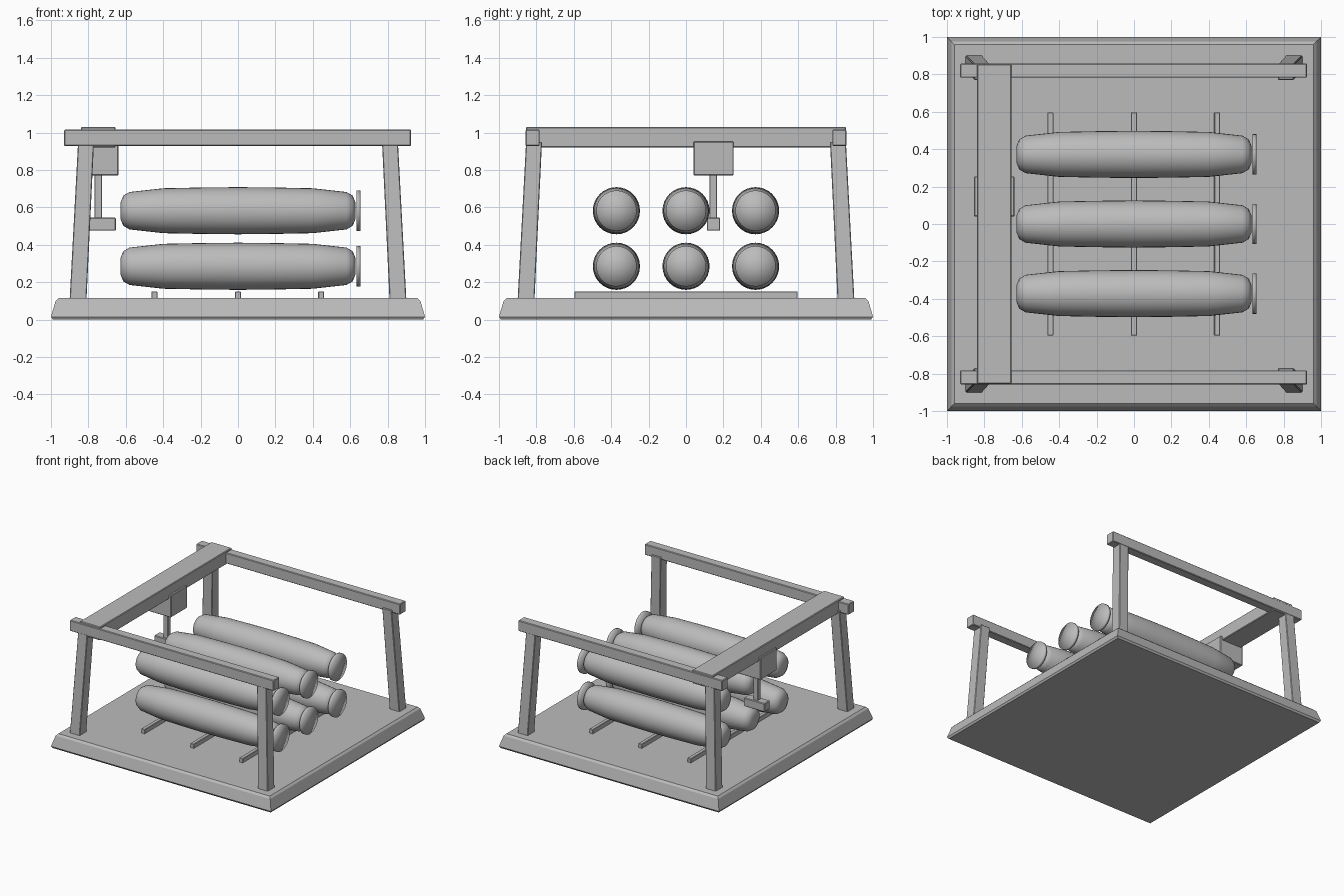
import bpy, bmesh, math
from mathutils import Matrix, Vector

if "Cube" in bpy.data.objects:
    bpy.data.objects.remove(bpy.data.objects["Cube"])

grey = bpy.data.materials.new("plain grey")
grey.diffuse_color = (0.5, 0.5, 0.5, 1)
grey.use_nodes = True
grey.node_tree.nodes["Principled BSDF"].inputs["Base Color"].default_value = grey.diffuse_color


def finish(name, bm, bevel=0.0):
    bmesh.ops.recalc_face_normals(bm, faces=bm.faces[:])
    me = bpy.data.meshes.new(name)
    bm.to_mesh(me)
    bm.free()
    me.materials.append(grey)
    ob = bpy.data.objects.new(name, me)
    bpy.context.collection.objects.link(ob)
    if bevel:
        mod = ob.modifiers.new("soft edges", 'BEVEL')
        mod.width = bevel
        mod.segments = 1
    return ob


def loft(name, sections, bevel=0.0):
    """Stack of rectangles, each (x0, x1, y0, y1, z), bridged and capped."""
    bm = bmesh.new()
    rings = [[bm.verts.new(p) for p in ((a, c, z), (b, c, z), (b, d, z), (a, d, z))]
             for a, b, c, d, z in sections]
    for lo, hi in zip(rings, rings[1:]):
        for i in range(4):
            j = (i + 1) % 4
            bm.faces.new((lo[i], lo[j], hi[j], hi[i]))
    bm.faces.new(rings[0][::-1])
    bm.faces.new(rings[-1])
    return finish(name, bm, bevel)


def box(name, x0, x1, y0, y1, z0, z1, bevel=0.005):
    return loft(name, [(x0, x1, y0, y1, z0), (x0, x1, y0, y1, z1)], bevel)


def lathe_x(name, profile, y, z, steps=32):
    """Revolve (x, radius) points around an axis along x."""
    bm = bmesh.new()
    vs = [bm.verts.new((x, 0, r)) for x, r in profile]
    es = [bm.edges.new(p) for p in zip(vs, vs[1:])]
    bmesh.ops.spin(bm, geom=vs + es, cent=(0, 0, 0), axis=(1, 0, 0),
                   angle=math.tau, steps=steps, use_duplicate=False)
    bmesh.ops.remove_doubles(bm, verts=bm.verts[:], dist=0.0005)
    bmesh.ops.translate(bm, verts=bm.verts[:], vec=(0, y, z))
    for f in bm.faces:
        f.smooth = True
    return finish(name, bm)


# Base slab with sloping sides
loft("base", [(-h, h, -h, h, z) for h, z in
              ((0.99, 0), (1.0, 0.015), (0.975, 0.1), (0.96, 0.115))])

# Leaning corner legs
for sx, nx in ((-1, "left"), (1, "right")):
    for sy, ny in ((-1, "front"), (1, "back")):
        def span(s, a, b):
            return sorted((s * a, s * b))
        loft(f"{ny}_{nx}_leg",
             [(*span(sx, 0.81, 0.9), *span(sy, 0.81, 0.9), 0.11),
              (*span(sx, 0.77, 0.855), *span(sy, 0.77, 0.855), 0.95)], 0.004)

# Two side rails and the travelling cross beam
for s, n in ((-1, "front"), (1, "back")):
    y0, y1 = sorted((s * 0.782, s * 0.858))
    box(n + "_rail", -0.93, 0.925, y0, y1, 0.928, 1.016)
box("cross_beam", -0.84, -0.655, -0.855, 0.855, 0.92, 1.03)

# Hoist trolley, rod and gripper
box("trolley", -0.855, -0.638, 0.04, 0.255, 0.77, 0.953)
box("hoist_rod", -0.768, -0.728, 0.126, 0.166, 0.53, 0.78, 0.003)
box("gripper", -0.842, -0.652, 0.111, 0.183, 0.475, 0.545)

# Skids on the floor
for i, x in enumerate((-0.447, 0, 0.445)):
    box(f"skid_{i + 1}", x - 0.016, x + 0.016, -0.597, 0.597, 0.11, 0.15, 0.003)

# Six tapered rolls, each with a round end disc
half = [(0.628, 0), (0.628, 0.045), (0.614, 0.08), (0.58, 0.1),
        (0.4, 0.12), (0.2, 0.124)]
roll = [(-x, r) for x, r in half] + [(0, 0.126)] + half[::-1]
disc = [(0.633, 0), (0.633, 0.108), (0.654, 0.108), (0.654, 0)]
for row, z in (("lower", 0.285), ("upper", 0.582)):
    for col, y in (("front", -0.372), ("middle", 0), ("back", 0.372)):
        lathe_x(f"{row}_{col}_roll", roll, y, z)
        lathe_x(f"{row}_{col}_end_disc", disc, y, z)
